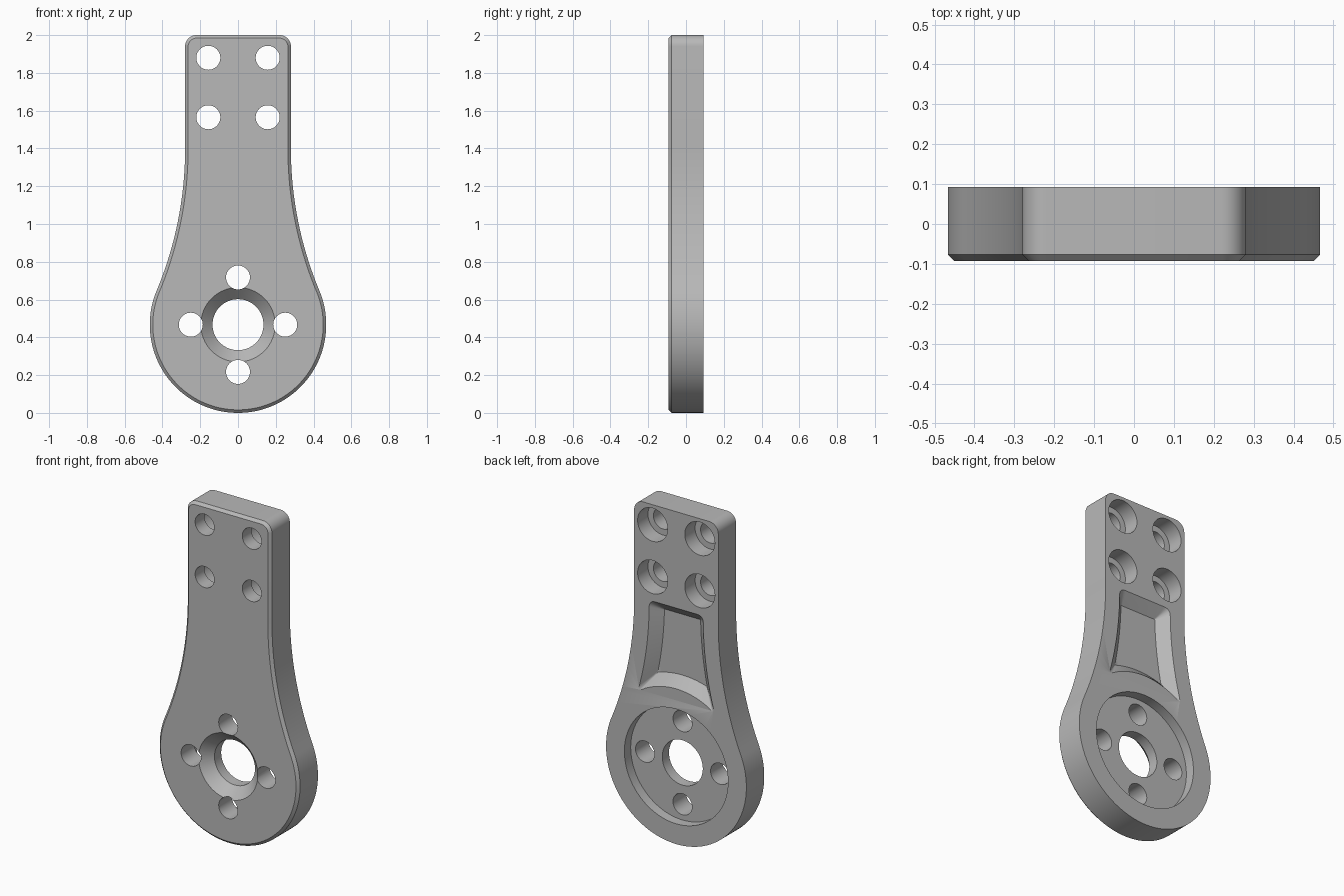
import bpy, bmesh
from math import sin, cos, pi, atan2, sqrt, hypot
from mathutils import Vector

if "Cube" in bpy.data.objects:
    bpy.data.objects.remove(bpy.data.objects["Cube"])

HUB = 0.467            # hub radius and hub centre height
HALF = 0.28            # half width of the neck
NECK = 1.4             # height where the neck becomes straight
CORNER = 0.06
FRONT, BACK = -0.093, 0.093
# radius of the concave flank, tangent to neck and hub
FLANK = (HALF**2 + (NECK - HUB)**2 - HUB**2) / (2 * (HUB - HALF))

metal = bpy.data.materials.new("grey metal")
metal.use_nodes = True
grey = (0.48, 0.48, 0.48, 1)
metal.diffuse_color = grey
metal.node_tree.nodes["Principled BSDF"].inputs["Base Color"].default_value = grey


def arc(cx, cz, r, a0, a1, n):
    return [(cx + r * cos(a0 + (a1 - a0) * i / n),
             cz + r * sin(a0 + (a1 - a0) * i / n)) for i in range(n + 1)]


def mirrored(half):
    return half + [(-x, z) for x, z in reversed(half) if x > 1e-5]


def loft(name, rings):
    """Skin closed rings of 3D points and cap both ends."""
    bm = bmesh.new()
    loops = [[bm.verts.new(p) for p in ring] for ring in rings]
    n = len(loops[0])
    for a, b in zip(loops, loops[1:]):
        for i in range(n):
            j = (i + 1) % n
            bm.faces.new((a[i], a[j], b[j], b[i]))
    bm.faces.new(loops[0])
    bm.faces.new(loops[-1])
    bmesh.ops.recalc_face_normals(bm, faces=bm.faces)
    mesh = bpy.data.meshes.new(name)
    bm.to_mesh(mesh)
    bm.free()
    mesh.materials.append(metal)
    obj = bpy.data.objects.new(name, mesh)
    bpy.context.collection.objects.link(obj)
    return obj


def lathe(name, x, z, profile, n=64):
    """Round cutter along y from (y, radius) pairs."""
    return loft(name, [[(px, y, pz) for px, pz in arc(x, z, r, 0, 2 * pi, n)[:-1]]
                       for y, r in profile])


def outline(off):
    """Plate outline shrunk inward by off."""
    join = atan2(NECK - HUB, HALF + FLANK)
    half = arc(0, HUB, HUB - off, -pi / 2, join, 56)
    half += arc(HALF + FLANK, NECK, FLANK + off, pi + join, pi, 28)[1:]
    half += arc(HALF - CORNER, 2 - CORNER, CORNER - off, 0, pi / 2, 10)
    return mirrored(half)


def flank_x(z, off):
    r = FLANK + off
    return HALF + FLANK - sqrt(r * r - (z - NECK)**2) if z < NECK else HALF - off


def blend(a, c, b, n=8):
    """Rounded corner from a to b around corner c."""
    a, b, c = Vector(a), Vector(b), Vector(c)
    return [tuple(a.lerp(c, i / n).lerp(c.lerp(b, i / n), i / n)) for i in range(n + 1)]


def recess(off, rnd):
    """Recess outline: hub arc below, flank curves beside, straight top."""
    side, r, top = 0.1 + off, HUB + off, 1.42 - off
    z = 0.9
    for _ in range(30):
        z = HUB + sqrt(r * r - flank_x(z, side)**2)
    corner = (flank_x(z, side), z)
    end = atan2(z - HUB, corner[0]) + rnd / r
    half = arc(0, HUB, r, pi / 2, end, 12)
    lo, hi = z + rnd, top - rnd
    half += blend(half[-1], corner, (flank_x(lo, side), lo))[1:]
    for i in range(1, 17):
        h = lo + (hi - lo) * i / 16
        half.append((flank_x(h, side), h))
    edge = flank_x(top, side)
    half += blend(half[-1], (edge, top), (edge - rnd, top))[1:]
    return mirrored(half)


def ring(points, y):
    return [(x, y, z) for x, z in points]


# Plate with a chamfered front edge
CH = 0.016
plate = loft("mounting_arm", [ring(outline(0), BACK), ring(outline(0), FRONT + CH),
                              ring(outline(CH), FRONT)])

OUT = 0.02             # cutter overshoot
HOLE = 0.0635
cutters = []

# Round hub pocket in the back
cutters.append(lathe("hub_pocket_cutter", 0, HUB, [(0.033, 0.345), (BACK + OUT, 0.345)], 96))

# Central bore, countersunk from the front
cutters.append(lathe("bore_cutter", 0, HUB,
                     [(FRONT - OUT, 0.197 + OUT), (-0.031, 0.135), (BACK + OUT, 0.135)]))

# Four bolt holes round the bore
for k in range(4):
    a = k * pi / 2
    cutters.append(lathe("hub_hole_cutter", 0.25 * cos(a), HUB + 0.25 * sin(a),
                         [(FRONT - OUT, HOLE), (BACK + OUT, HOLE)], 40))

# Four counterbored holes at the top
for x in (-0.157, 0.157):
    for z in (1.565, 1.88):
        cutters.append(lathe("neck_hole_cutter", x, z,
                             [(FRONT - OUT, HOLE), (-0.005, HOLE),
                              (-0.005, 0.1), (BACK + OUT, 0.1)], 48))

# Sloped weight-saving recess in the back
cutters.append(loft("recess_cutter", [ring(recess(0.06, 0.006), 0.033),
                                      ring(recess(-OUT, 0.055), BACK + OUT)]))

# Cut everything, then discard the cutters
bpy.context.view_layer.objects.active = plate
for cutter in cutters:
    cutter.hide_render = True
    mod = plate.modifiers.new("cut", 'BOOLEAN')
    mod.operation = 'DIFFERENCE'
    mod.solver = 'EXACT'
    mod.object = cutter
    bpy.ops.object.modifier_apply(modifier=mod.name)
    bpy.data.objects.remove(cutter)

bpy.ops.object.select_all(action='DESELECT')
plate.select_set(True)
bpy.ops.object.shade_smooth_by_angle(angle=pi / 6)
